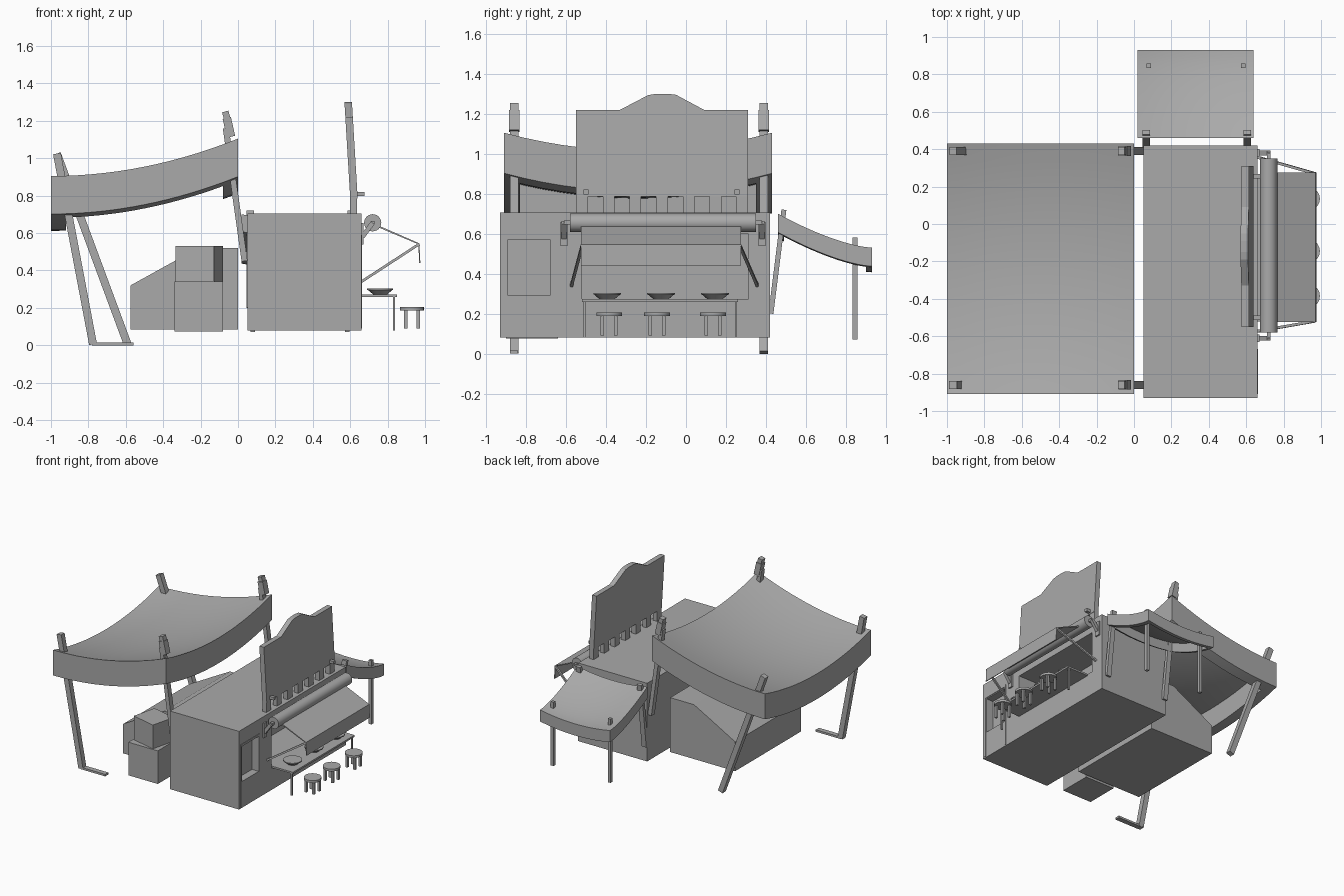
import bpy, bmesh, math
from mathutils import Vector

cube = bpy.data.objects.get("Cube")
if cube:
    bpy.data.objects.remove(cube, do_unlink=True)

grey = bpy.data.materials.new("plain grey")
grey.use_nodes = True
tone = (0.4, 0.4, 0.4, 1)
grey.diffuse_color = tone
grey.node_tree.nodes["Principled BSDF"].inputs["Base Color"].default_value = tone


def finish(name, bm):
    bmesh.ops.recalc_face_normals(bm, faces=bm.faces)
    mesh = bpy.data.meshes.new(name)
    bm.to_mesh(mesh)
    bm.free()
    mesh.materials.append(grey)
    obj = bpy.data.objects.new(name, mesh)
    bpy.context.collection.objects.link(obj)
    return obj


def box(name, x, y, z):
    """Box from three (low, high) ranges."""
    bm = bmesh.new()
    bmesh.ops.create_cube(bm, size=1)
    for v in bm.verts:
        v.co = [r[0] + (c + 0.5) * (r[1] - r[0]) for r, c in zip((x, y, z), v.co)]
    return finish(name, bm)


def beam(name, a, b, width, depth=None):
    """Square bar between two points."""
    a, b = Vector(a), Vector(b)
    d = b - a
    obj = box(name, (-width / 2, width / 2), (-(depth or width) / 2, (depth or width) / 2), (0, d.length))
    # keep the bar's sides aligned with the y axis where possible
    side = Vector((0, 1, 0)).cross(d).normalized()
    up = d.normalized()
    fwd = up.cross(side)
    for v in obj.data.vertices:
        v.co = a + side * v.co.x + fwd * v.co.y + up * v.co.z
    return obj


def prism(name, points, axis, low, high):
    """Extrude a profile along x or y; points are (other axis, z)."""
    bm = bmesh.new()
    put = (lambda p, t: (t, p[0], p[1])) if axis == "x" else (lambda p, t: (p[0], t, p[1]))
    face = bm.faces.new([bm.verts.new(put(p, low)) for p in points])
    moved = bmesh.ops.extrude_face_region(bm, geom=[face])["geom"]
    shift = Vector((high - low, 0, 0)) if axis == "x" else Vector((0, high - low, 0))
    bmesh.ops.translate(bm, vec=shift, verts=[v for v in moved if isinstance(v, bmesh.types.BMVert)])
    return finish(name, bm)


def round_part(name, centre, r1, r2, height, sides=20, along_y=False):
    bm = bmesh.new()
    bmesh.ops.create_cone(bm, cap_ends=True, segments=sides, radius1=r1, radius2=r2, depth=height)
    obj = finish(name, bm)
    for v in obj.data.vertices:
        c = Vector((v.co.x, v.co.z, v.co.y)) if along_y else v.co.copy()
        v.co = c + Vector(centre)
    if along_y:
        obj.data.flip_normals()
    return smooth(obj)


def smooth(obj):
    bpy.ops.object.select_all(action="DESELECT")
    obj.select_set(True)
    bpy.context.view_layer.objects.active = obj
    bpy.ops.object.shade_smooth_by_angle(angle=math.radians(35))
    return obj


def draped(name, x, y, height, thick, n=14):
    """Slab following a height function."""
    bm = bmesh.new()
    bmesh.ops.create_grid(bm, x_segments=n, y_segments=n, size=0.5)
    for v in bm.verts:
        px = x[0] + (v.co.x + 0.5) * (x[1] - x[0])
        py = y[0] + (v.co.y + 0.5) * (y[1] - y[0])
        v.co = (px, py, height(px, py))
    geom = bmesh.ops.extrude_face_region(bm, geom=bm.faces[:])["geom"]
    bmesh.ops.translate(bm, vec=(0, 0, -thick), verts=[v for v in geom if isinstance(v, bmesh.types.BMVert)])
    return smooth(finish(name, bm))


def canopy(name, x, y, height, thick, rim):
    """Sagging sheet with a deep rim around its underside."""
    draped(name + "_sheet", x, y, height, thick * 0.2)
    lower = lambda px, py: height(px, py) - 0.003
    for i, xr in enumerate(((x[0], x[0] + rim), (x[1] - rim, x[1]))):
        draped(f"{name}_end_rim_{i}", xr, y, lower, thick)
    for i, yr in enumerate(((y[0], y[0] + rim), (y[1] - rim, y[1]))):
        draped(f"{name}_side_rim_{i}", (x[0] + rim, x[1] - rim), yr, lower, thick)


def carve(target, x, y, z):
    cutter = box("cutter", x, y, z)
    cutter.hide_render = True
    mod = target.modifiers.new("opening", "BOOLEAN")
    mod.operation, mod.object, mod.solver = "DIFFERENCE", cutter, "EXACT"
    bpy.context.view_layer.objects.active = target
    bpy.ops.object.modifier_apply(modifier=mod.name)
    bpy.data.objects.remove(cutter, do_unlink=True)


# Main booth with serving opening and door window
booth = box("booth", (0.05, 0.66), (-0.93, 0.42), (0.08, 0.705))
carve(booth, (0.36, 0.8), (-0.52, 0.31), (0.27, 0.6))
carve(booth, (0.6, 0.8), (-0.89, -0.68), (0.29, 0.57))
for y in (-0.91, -0.68):
    box("door_frame_side", (0.655, 0.664), (y, y + 0.012), (0.09, 0.59))
box("door_frame_top", (0.655, 0.664), (-0.91, -0.668), (0.578, 0.59))

# Rear shed and stacked crates
prism("shed", [(-0.575, 0.085), (0, 0.085), (0, 0.52), (-0.21, 0.52), (-0.34, 0.45), (-0.575, 0.32)],
      "y", -0.63, 0.2)
box("lower_crate", (-0.34, -0.08), (-0.9, -0.64), (0.075, 0.34))
crate = box("upper_crate", (-0.105, 0.105), (-0.1, 0.1), (0.34, 0.53))
crate.location = (-0.207, -0.77, 0)
crate.rotation_euler.z = math.radians(-14)

# Sign board on short legs, leaning back slightly
sign = prism("sign_board", [(-0.55, 0.785), (0.31, 0.785), (0.31, 1.22), (0.09, 1.22), (-0.05, 1.295),
                            (-0.09, 1.3), (-0.15, 1.3), (-0.19, 1.293), (-0.33, 1.22), (-0.55, 1.22)], "x", 0.6, 0.64)
for v in sign.data.vertices:
    v.co.x -= (v.co.z - 0.785) * 0.06
for i in range(7):
    y = -0.55 + i * 0.1335
    box("sign_leg", (0.6, 0.637), (y, y + 0.059), (0.7, 0.79))
for y in (-0.5, 0.255):
    box("sign_lamp", (0.62, 0.675), (y - 0.012, y + 0.012), (0.797, 0.82))

# Roller awning over the counter
round_part("awning_roller", (0.72, -0.115, 0.655), 0.046, 0.046, 0.93, 24, True)
prism("awning_cloth", [(0.74, 0.645), (0.97, 0.545), (0.975, 0.44), (0.969, 0.44), (0.964, 0.54), (0.735, 0.637)],
      "y", -0.525, 0.275)
for y, end in ((-0.61, -0.52), (0.38, 0.27)):
    box("roller_plate", (0.66, 0.672), (y - 0.02, y + 0.02), (0.54, 0.655))
    beam("roller_bracket", (0.665, y, 0.58), (0.72, y, 0.655), 0.025)
    beam("roller_axle", (0.72, y, 0.655), (0.72, y * 0.9, 0.6551), 0.02)
    beam("awning_arm", (0.66, y * 0.94, 0.34), (0.967, end, 0.54), 0.014)

# Counter, bowls and stools
box("counter", (0.64, 0.85), (-0.52, 0.26), (0.258, 0.272))
for y in (-0.51, 0.25):
    box("counter_leg", (0.828, 0.84), (y - 0.006, y + 0.006), (0.08, 0.26))
for y in (-0.395, -0.125, 0.145):
    round_part("bowl", (0.76, y, 0.283), 0.035, 0.066, 0.026)
    round_part("bowl_lip", (0.76, y, 0.3), 0.069, 0.069, 0.008)
for y in (-0.385, -0.145, 0.135):
    round_part("stool_seat", (0.93, y, 0.196), 0.064, 0.064, 0.018)
    for sx in (-1, 1):
        for sy in (-1, 1):
            cx, cy = 0.93 + sx * 0.034, y + sy * 0.034
            box("stool_leg", (cx - 0.009, cx + 0.009), (cy - 0.009, cy + 0.009), (0.09, 0.19))


# Large sagging canopy and its posts
def big_height(x, y):
    return 0.905 + 0.2 * (x + 1) ** 2 - 0.09 * (1 - ((y + 0.24) / 0.67) ** 2)


canopy("large_canopy", (-1, 0), (-0.91, 0.43), big_height, 0.2, 0.08)
for y, foot_x in ((-0.86, -0.775), (0.39, -0.59)):
    beam("outer_post", (foot_x, y, 0.005), (-0.968, y, 1.025), 0.042)
    beam("inner_post", (0.035, y, 0.45), (-0.065, y, 1.16), 0.032, 0.042)
    beam("post_cap", (-0.037, y, 1.115), (-0.06, y, 1.215), 0.045, 0.052)
    beam("post_tip", (-0.055, y, 1.2), (-0.068, y, 1.25), 0.035, 0.042)
box("post_foot", (-0.78, -0.56), (-0.88, -0.84), (0, 0.016))


# Small canopy behind the booth and its posts
def small_height(x, y):
    t = max(0, (0.93 - y) / 0.47)
    return 0.53 + 0.17 * t ** 1.5 - 0.03 * (1 - ((x - 0.33) / 0.31) ** 2)


canopy("small_canopy", (0.02, 0.64), (0.46, 0.93), small_height, 0.09, 0.03)
for x in (0.065, 0.605):
    beam("small_inner_post", (x, 0.425, 0.2), (x, 0.49, 0.72), 0.04, 0.025)
for x in (0.08, 0.585):
    box("small_outer_post", (x - 0.012, x + 0.012), (0.833, 0.857), (0.07, 0.58))
